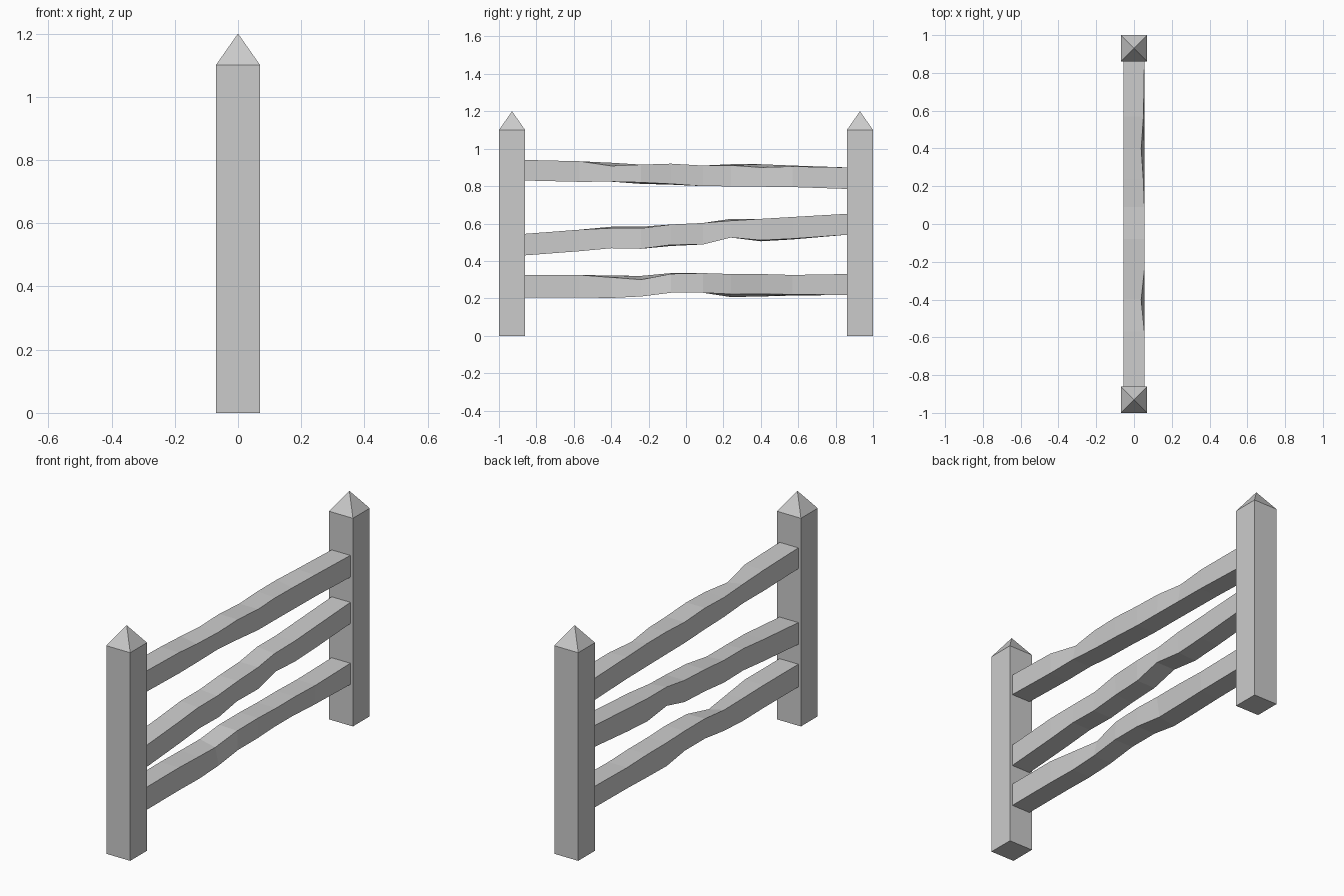
import bpy
import bmesh

default_cube = bpy.data.objects.get("Cube")
if default_cube:
    bpy.data.objects.remove(default_cube, do_unlink=True)

# One plain grey for the whole fence
grey = bpy.data.materials.new("plain grey")
grey.use_nodes = True
grey_value = (0.6, 0.6, 0.6, 1)
grey.diffuse_color = grey_value
grey.node_tree.nodes["Principled BSDF"].inputs["Base Color"].default_value = grey_value

POST_HALF = 0.07
POST_Y = 0.93
RAIL_HALF = 0.055


def finish(bm, name):
    """Turn a bmesh into a flat-shaded grey object."""
    bmesh.ops.recalc_face_normals(bm, faces=bm.faces)
    mesh = bpy.data.meshes.new(name)
    bm.to_mesh(mesh)
    bm.free()
    mesh.materials.append(grey)
    obj = bpy.data.objects.new(name, mesh)
    bpy.context.collection.objects.link(obj)
    return obj


def make_post(name, y):
    """Square post with a pyramid point."""
    bm = bmesh.new()
    corners = [(-1, -1), (1, -1), (1, 1), (-1, 1)]
    rings = [[bm.verts.new((sx * POST_HALF, y + sy * POST_HALF, z)) for sx, sy in corners]
             for z in (0, 1.1)]
    apex = bm.verts.new((0, y, 1.2))
    bm.faces.new(rings[0])
    for i in range(4):
        j = (i + 1) % 4
        bm.faces.new((rings[0][i], rings[0][j], rings[1][j], rings[1][i]))
        bm.faces.new((rings[1][i], rings[1][j], apex))
    finish(bm, name)


def make_rail(name, tops, bottoms, top_chips, bottom_chips):
    """Rough-hewn rail: square sections along y, with chips cut from the +x edges."""
    bm = bmesh.new()
    rings = []
    for i, y in enumerate(STATIONS):
        up, down = top_chips.get(i, 0), bottom_chips.get(i, 0)
        section = [
            (-RAIL_HALF, bottoms[i]),
            (RAIL_HALF - down, bottoms[i] + down),
            (RAIL_HALF - up, tops[i] - up),
            (-RAIL_HALF, tops[i]),
        ]
        rings.append([bm.verts.new((x, y, z)) for x, z in section])
    for a, b in zip(rings, rings[1:]):
        for i in range(4):
            j = (i + 1) % 4
            bm.faces.new((a[i], a[j], b[j], b[i]))
    bm.faces.new(rings[0])
    bm.faces.new(rings[-1])
    finish(bm, name)


make_post("front_post", -POST_Y)
make_post("back_post", POST_Y)

# Rails: heights of the upper and lower edges at each station
STATIONS = [-0.86, -0.57, -0.4, -0.24, -0.08, 0.09, 0.24, 0.4, 0.57, 0.86]

make_rail("top_rail",
          [.94, .933, .925, .915, .92, .91, .917, .917, .91, .9],
          [.83, .823, .824, .812, .808, .8, .799, .797, .795, .785],
          {2: .017, 6: .006, 7: .017, 8: .005}, {3: .008, 4: .004})
make_rail("middle_rail",
          [.545, .567, .583, .583, .595, .603, .625, .625, .635, .652],
          [.43, .452, .468, .465, .48, .488, .525, .505, .515, .54],
          {2: .008, 3: .008, 6: .01}, {4: .006, 7: .006, 8: .004})
make_rail("bottom_rail",
          [.325, .325, .322, .32, .335, .335, .33, .33, .325, .33],
          [.205, .205, .202, .21, .23, .23, .207, .21, .215, .218],
          {2: .01, 3: .02, 4: .004}, {6: .016, 7: .014, 8: .006})
